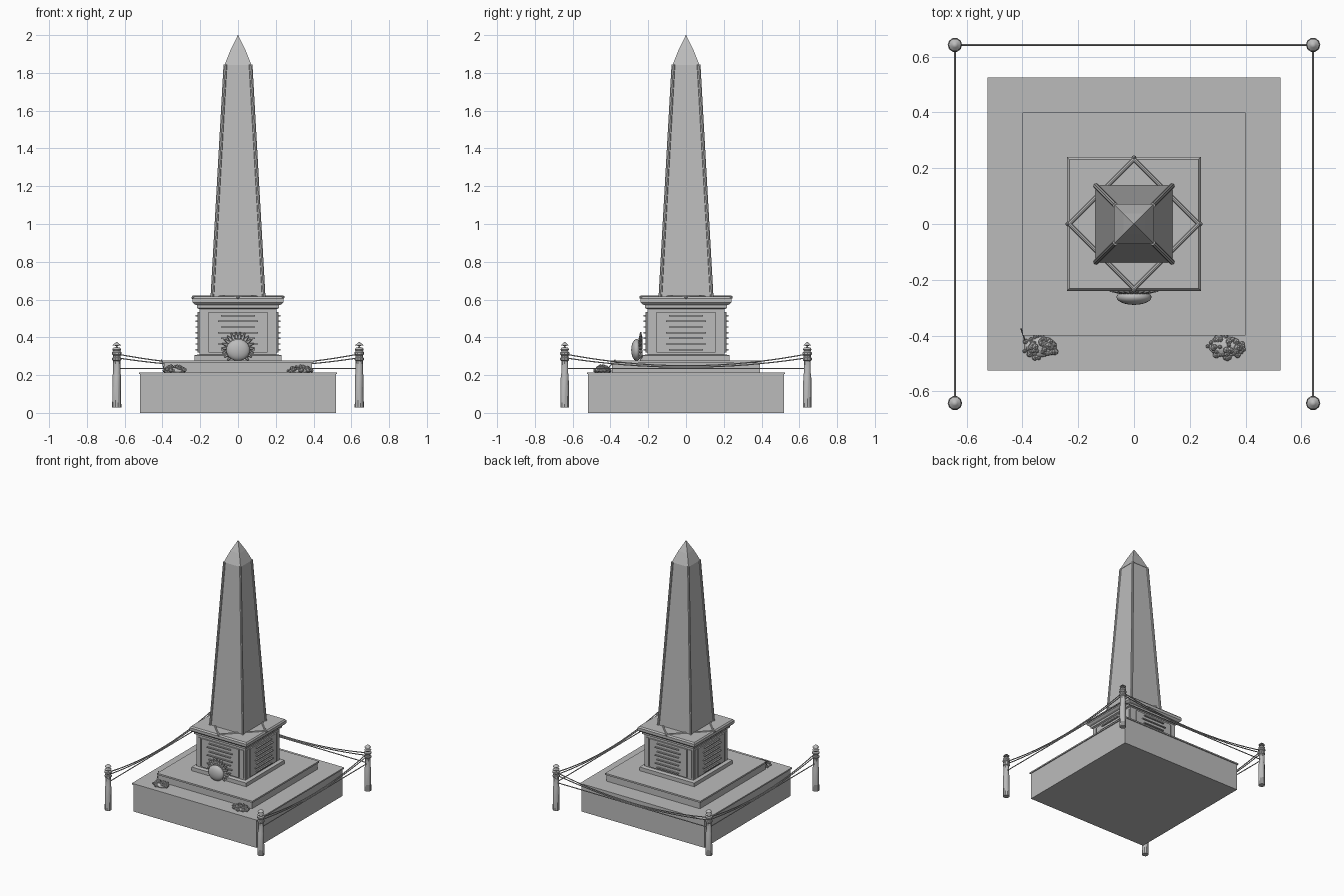
import bpy, bmesh, math, random
from mathutils import Vector, Matrix

old = bpy.data.objects.get("Cube")
if old:
    bpy.data.objects.remove(old, do_unlink=True)

random.seed(4)
stone = bpy.data.materials.new("grey stone")
stone.use_nodes = True
GREY = (0.5, 0.5, 0.5, 1)
stone.diffuse_color = GREY
stone.node_tree.nodes["Principled BSDF"].inputs["Base Color"].default_value = GREY


def finish(name, bm, smooth=False):
    bmesh.ops.recalc_face_normals(bm, faces=bm.faces)
    mesh = bpy.data.meshes.new(name)
    bm.to_mesh(mesh)
    bm.free()
    mesh.materials.append(stone)
    ob = bpy.data.objects.new(name, mesh)
    bpy.context.collection.objects.link(ob)
    if smooth:
        for o in bpy.context.selected_objects:
            o.select_set(False)
        ob.select_set(True)
        bpy.context.view_layer.objects.active = ob
        bpy.ops.object.shade_smooth_by_angle(angle=math.radians(35))
    return ob


def add_box(bm, centre, size, turn=Matrix()):
    m = turn @ Matrix.Translation(centre) @ Matrix.Diagonal((*size, 1))
    bmesh.ops.create_cube(bm, size=1, matrix=m)


def add_blob(bm, centre, scale, detail=1):
    m = Matrix.Translation(centre) @ Matrix.Diagonal((*scale, 1))
    bmesh.ops.create_icosphere(bm, subdivisions=detail, radius=1, matrix=m)


def add_rod(bm, a, b, radius, sides=8):
    a, b = Vector(a), Vector(b)
    d = b - a
    m = Matrix.Translation((a + b) / 2) @ d.to_track_quat("Z", "Y").to_matrix().to_4x4()
    bmesh.ops.create_cone(bm, cap_ends=True, segments=sides, radius1=radius,
                          radius2=radius, depth=d.length, matrix=m)


def square_stack(name, profile):
    """Stack of square rings given as (half width, height)."""
    bm = bmesh.new()
    rings = [[bm.verts.new((sx * h, sy * h, z)) for sx, sy in
              ((-1, -1), (1, -1), (1, 1), (-1, 1))] for h, z in profile]
    for low, high in zip(rings, rings[1:]):
        for i in range(4):
            j = (i + 1) % 4
            bm.faces.new((low[i], low[j], high[j], high[i]))
    bm.faces.new(rings[0])
    bm.faces.new(rings[-1])
    return finish(name, bm)


def quarter_turns():
    return [Matrix.Rotation(i * math.pi / 2, 4, "Z") for i in range(4)]


# Stepped base and pedestal
square_stack("base_block", [(.518, 0), (.518, .205), (.525, .205), (.525, .215)])
square_stack("upper_step", [(.392, .21), (.392, .265), (.4, .265), (.4, .277)])
square_stack("pedestal", [(.23, .275), (.23, .305), (.205, .31), (.205, .55),
                          (.218, .555), (.218, .57), (.23, .575), (.24, .585),
                          (.24, .605), (.232, .615)])

# Obelisk with its pointed top
square_stack("obelisk_shaft", [(.138, .61), (.068, 1.845)])
square_stack("obelisk_tip", [(.071, 1.843), (.038, 1.925), (.001, 2)])
bm = bmesh.new()
for turn in quarter_turns():
    add_rod(bm, turn @ Vector((.136, .136, .612)), turn @ Vector((.067, .067, 1.845)), .0095)
finish("corner_mouldings", bm, True)

# Diamond frame around the foot of the shaft
bm = bmesh.new()
for turn in quarter_turns():
    add_rod(bm, turn @ Vector((.232, 0, .614)), turn @ Vector((0, .232, .614)), .0075)
    add_blob(bm, turn @ Vector((.238, 0, .612)), (.009, .009, .011))
finish("diamond_frame", bm, True)

# Framed panels with raised bars on every pedestal face
panels, bars = bmesh.new(), bmesh.new()
for turn in quarter_turns():
    add_box(panels, (0, -.207, .427), (.31, .016, .215), turn)
    for side in (-1, 1):
        add_box(panels, (side * .18, -.206, .427), (.025, .008, .215), turn)
    for i in range(7):
        width = .21 if i % 2 else .18
        add_box(bars, (0, -.219, .335 + i * .03), (width, .013, .007), turn)
finish("pedestal_panels", panels)
finish("raised_bars", bars)

# Round wreath leaning on the front
bm = bmesh.new()
add_blob(bm, (0, -.262, .333), (.063, .028, .058), 3)
finish("wreath_centre", bm, True)
bm = bmesh.new()
for i in range(22):
    a = i * math.tau / 22
    d = Vector((math.cos(a), 0, math.sin(a)))
    p = Vector((0, -.24, .342)) + d * .07
    if p.z > .285:
        m = Matrix.Translation(p) @ d.to_track_quat("Z", "Y").to_matrix().to_4x4()
        bmesh.ops.create_cone(bm, cap_ends=True, segments=6, radius1=.012,
                              radius2=.003, depth=.036, matrix=m)
finish("wreath_leaves", bm)

# Flower bunches lying on the base
for name, cx in (("right_flowers", -.335), ("left_flowers", .328)):
    bm = bmesh.new()
    add_blob(bm, (cx, -.44, .222), (.06, .038, .02), 2)
    for i in range(45):
        a, r = random.uniform(0, math.tau), math.sqrt(random.random())
        s = random.uniform(.007, .013)
        add_blob(bm, (cx + math.cos(a) * r * .065, -.442 + math.sin(a) * r * .04,
                      .248 - r * r * .025), (s, s, s))
    finish(name, bm)
bm = bmesh.new()
add_rod(bm, (-.39, -.42, .225), (-.405, -.375, .282), .003, 6)
finish("flower_stem", bm)

# Four corner posts
P = .642
post = [(0, .028), (.024, .028), (.024, .04), (.022, .2), (.019, .21), (.019, .275),
        (.025, .28), (.025, .29), (.02, .295), (.02, .305), (.026, .31), (.026, .32),
        (.018, .327), (.024, .335), (.018, .345), (.005, .348), (.005, .355),
        (.023, .357), (.01, .369), (0, .376)]
for name, px, py in (("front_left_post", P, -P), ("front_right_post", -P, -P),
                     ("back_left_post", P, P), ("back_right_post", -P, P)):
    bm = bmesh.new()
    line = [bm.verts.new((r, 0, z)) for r, z in post]
    edges = [bm.edges.new(pair) for pair in zip(line, line[1:])]
    bmesh.ops.spin(bm, geom=line + edges, cent=(0, 0, 0), axis=(0, 0, 1),
                   angle=math.tau, steps=10)
    bmesh.ops.remove_doubles(bm, verts=bm.verts, dist=.0005)
    bmesh.ops.translate(bm, verts=bm.verts, vec=(px, py, 0))
    finish(name, bm, True)


# Ropes on three sides, the front left open
def rope(name, a, b, height, sag):
    curve = bpy.data.curves.new(name, "CURVE")
    curve.dimensions = "3D"
    curve.bevel_depth = .0035
    curve.bevel_resolution = 1
    steps = 20
    line = curve.splines.new("POLY")
    line.points.add(steps)
    for i, point in enumerate(line.points):
        t = i / steps
        p = Vector(a).lerp(Vector(b), t)
        point.co = (p.x, p.y, height - sag * 4 * t * (1 - t), 1)
    curve.materials.append(stone)
    bpy.context.collection.objects.link(bpy.data.objects.new(name, curve))


for side, a, b in (("left", (P, -P, 0), (P, P, 0)), ("right", (-P, -P, 0), (-P, P, 0)),
                   ("back", (-P, P, 0), (P, P, 0))):
    rope(side + "_upper_rope", a, b, .312, .062)
    rope(side + "_middle_rope", a, b, .292, .05)
    rope(side + "_lower_rope", a, b, .235, 0)
